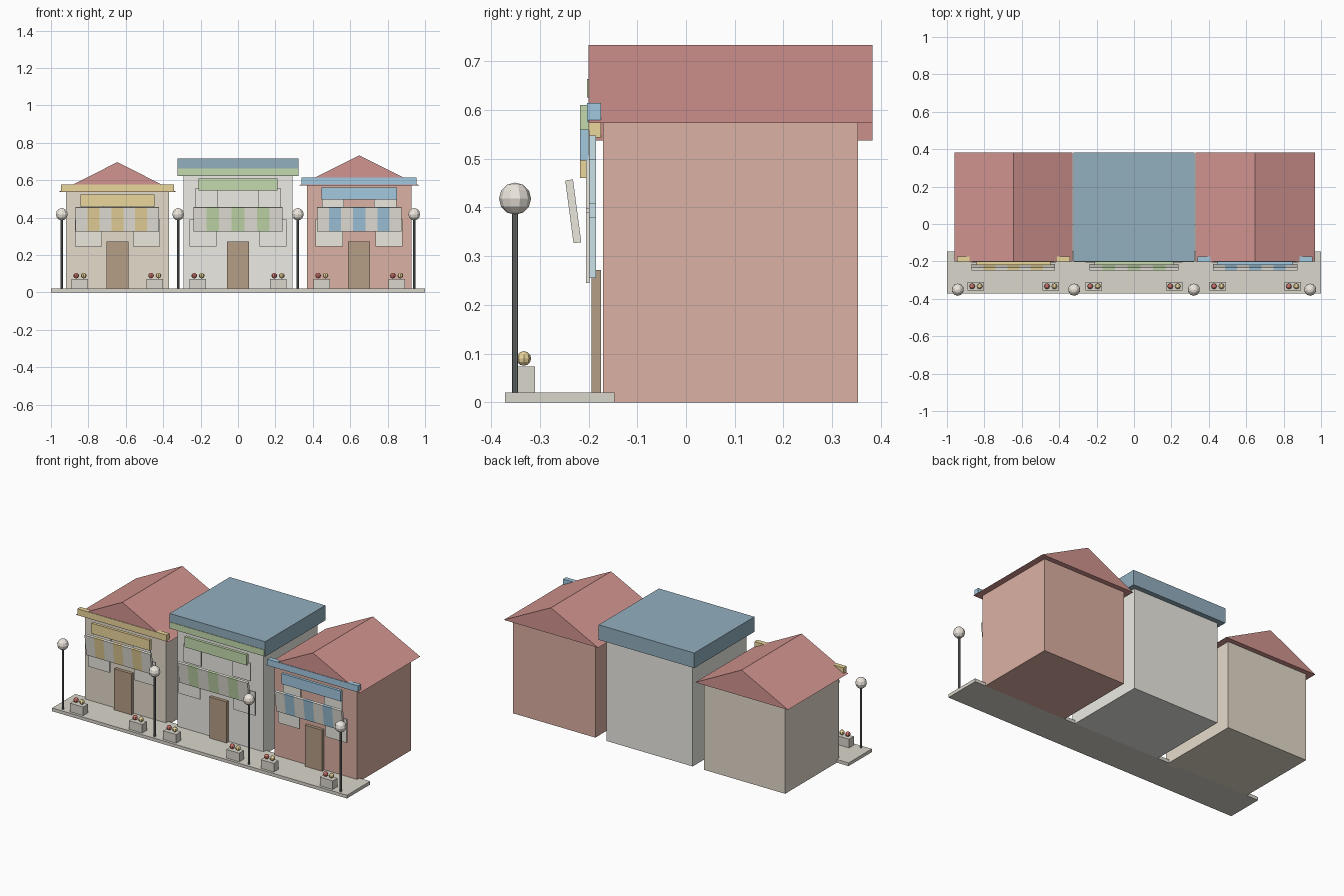
import bpy, math

if "Cube" in bpy.data.objects:
    bpy.data.objects.remove(bpy.data.objects["Cube"])

MATS = {}
COLORS = {
    "cream": (.78, .71, .60), "white": (.84, .83, .78), "brick": (.72, .44, .37),
    "roof_red": (.65, .30, .28), "roof_blue": (.29, .43, .52),
    "yellow": (.83, .67, .33), "green": (.56, .71, .42), "blue": (.36, .58, .74),
    "wood": (.46, .34, .24), "stone": (.70, .67, .60), "trim": (.83, .80, .73),
    "glass": (.60, .76, .82), "iron": (.16, .18, .18), "globe": (.85, .80, .73),
    "flower_red": (.70, .20, .17),
}


def finish(ob, name, color):
    ob.name = name
    if color not in MATS:
        MATS[color] = bpy.data.materials.new(color)
        MATS[color].diffuse_color = (*COLORS[color], 1)
    ob.data.materials.append(MATS[color])
    return ob


def box(name, color, x, y, z, rot_x=0):
    """Box from (min, max) ranges on each axis."""
    r = (x, y, z)
    bpy.ops.mesh.primitive_cube_add(size=1, location=[(a + b) / 2 for a, b in r],
                                    rotation=(rot_x, 0, 0))
    ob = bpy.context.object
    ob.scale = [b - a for a, b in r]
    return finish(ob, name, color)


def around(c, w):
    return (c - w / 2, c + w / 2)


def ball(name, color, loc, r, seg, rings):
    bpy.ops.mesh.primitive_uv_sphere_add(segments=seg, ring_count=rings, radius=r, location=loc)
    finish(bpy.context.object, name, color)


def gable(name, color, x, y, z):
    """Solid triangular roof with the ridge running front to back."""
    prof = [(x[0], z[0]), (x[1], z[0]), (sum(x) / 2, z[1])]
    verts = [(px, py, pz) for py in y for px, pz in prof]
    faces = [(0, 1, 2), (5, 4, 3), (0, 3, 4, 1), (1, 4, 5, 2), (2, 5, 3, 0)]
    me = bpy.data.meshes.new(name)
    me.from_pydata(verts, [], faces)
    ob = bpy.data.objects.new(name, me)
    bpy.context.collection.objects.link(ob)
    finish(ob, name, color)


def shop(tag, cx, w, h, wall, accent, roof_w, flat, win_off):
    box(tag + "_walls", wall, around(cx, w), (-.17, .353), (0, h))
    # roof and front cornice
    if flat:
        box(tag + "_flat_roof", "roof_blue", around(cx, roof_w), (-.2, .383), (h, h + .092))
    else:
        gable(tag + "_gable_roof", "roof_red", around(cx, roof_w), (-.2, .383), (h, h + .16))
    box(tag + "_cornice", accent, around(cx, w + .055), (-.203, -.174), (h + .003, h + .041))
    # blank sign board
    box(tag + "_sign_board", accent, around(cx, w * .72), (-.218, -.2), (h - .077, h - .013))
    # door
    box(tag + "_door", "wood", around(cx, .118), (-.194, -.175), (.02, .272))
    # windows and planters, mirrored about the door
    for side, s in (("left", -1), ("right", 1)):
        for lvl, off, ww, z0, z1 in (("lower", win_off, .145, .245, .39),
                                     ("upper", win_off - .02, .12, h - .175, h - .065)):
            x = cx + s * off
            box(f"{tag}_{lvl}_window_glass_{side}", "glass", around(x, ww - .02),
                (-.198, -.185), (z0 + .01, z1 - .01))
            box(f"{tag}_{lvl}_window_frame_{side}", "trim" if wall != "white" else "white",
                around(x, ww), (-.205, -.198), (z0, z1))
        px = cx + s * (.2 if not flat else .214)
        box(f"{tag}_planter_{side}", "stone", around(px, .088), (-.356, -.31), (.02, .073))
        ball(f"{tag}_red_flower_{side}", "flower_red", (px - .02, -.333, .09), .015, 8, 6)
        ball(f"{tag}_yellow_flower_{side}", "yellow", (px + .02, -.333, .09), .015, 8, 6)
    # striped awning
    aw = w * .81
    for i in range(7):
        x = cx - aw / 2 + (i + .5) * aw / 7
        box(f"{tag}_awning_stripe_{i + 1}", accent if i % 2 else "trim", around(x, aw / 7),
            around(-.2315, .016), around(.392, .13), math.radians(7.5))


# pavement
box("pavement", "stone", (-1, 1), (-.372, -.147), (0, .02))

# three shops in a row
shop("left_shop", -.645, .55, .537, "cream", "yellow", .63, False, .155)
shop("middle_shop", 0, .585, .623, "white", "green", .648, True, .187)
shop("right_shop", .648, .56, .573, "brick", "blue", .64, False, .16)

# street lamps
for i, x in enumerate((-.942, -.32, .32, .942)):
    bpy.ops.mesh.primitive_cylinder_add(vertices=8, radius=.0065, depth=.37,
                                        location=(x, -.351, .205))
    finish(bpy.context.object, f"lamp_post_{i + 1}", "iron")
    ball(f"lamp_globe_{i + 1}", "globe", (x, -.351, .418), .033, 10, 6)

for m in bpy.data.materials:
    if m.users and not m.is_grease_pencil:
        m.use_nodes = True
        m.node_tree.nodes["Principled BSDF"].inputs["Base Color"].default_value = m.diffuse_color
